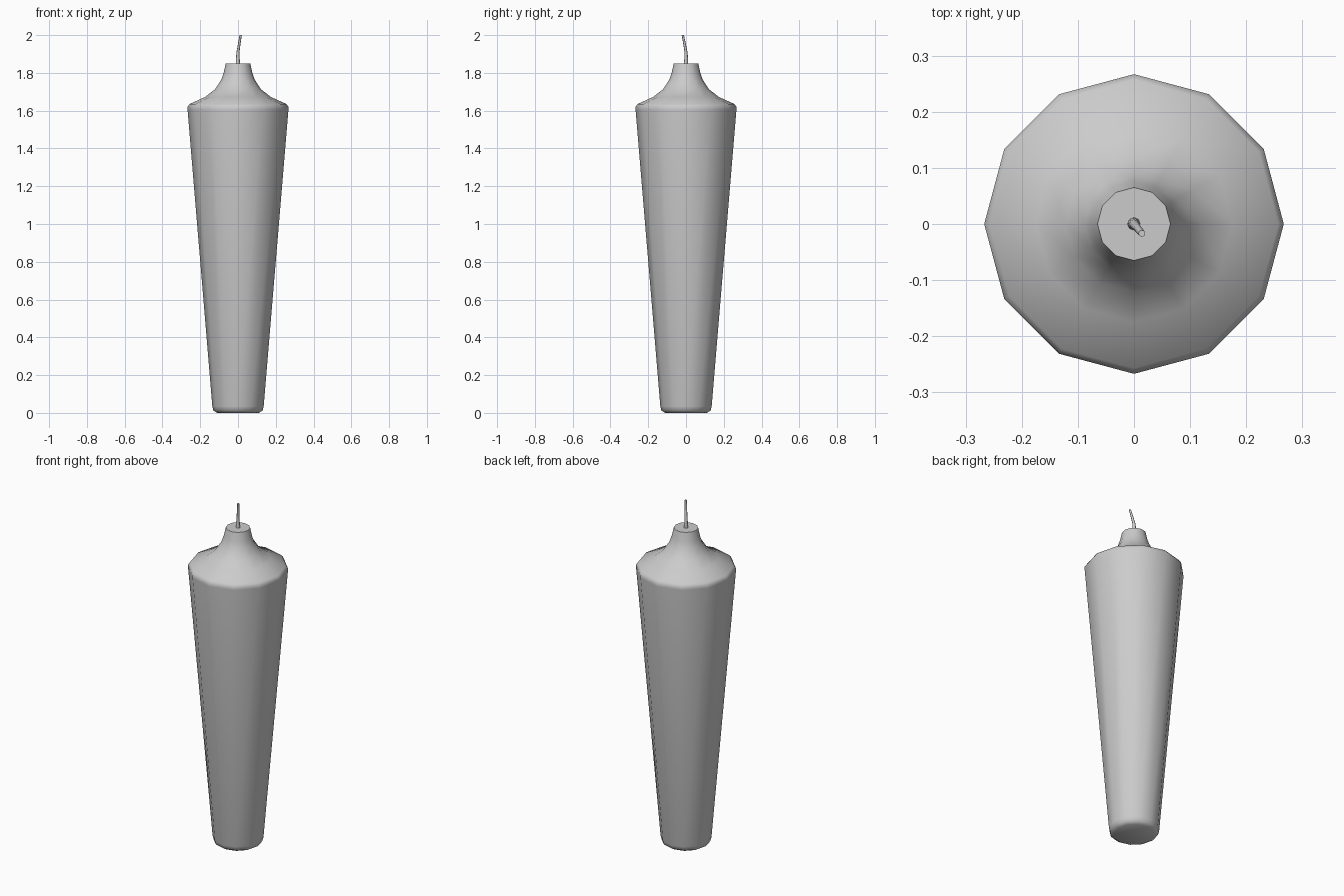
import bpy, bmesh, math

if "Cube" in bpy.data.objects:
    bpy.data.objects.remove(bpy.data.objects["Cube"])

SIDES = 12

def material(name, col):
    m = bpy.data.materials.new(name)
    m.diffuse_color = (*col, 1)
    m.use_nodes = True
    m.node_tree.nodes["Principled BSDF"].inputs["Base Color"].default_value = m.diffuse_color
    return m

grey = material("plain grey", (0.6, 0.6, 0.6))

def stack(name, rings, sides, angle):
    """Skin a stack of circles given as (x, y, z, radius) and cap both ends."""
    bm = bmesh.new()
    loops = []
    for x, y, z, r in rings:
        loops.append([bm.verts.new((x + r * math.cos(2 * math.pi * i / sides),
                                    y + r * math.sin(2 * math.pi * i / sides), z))
                      for i in range(sides)])
    for a, b in zip(loops, loops[1:]):
        for i in range(sides):
            j = (i + 1) % sides
            bm.faces.new((a[i], a[j], b[j], b[i]))
    bm.faces.new(loops[0][::-1])
    bm.faces.new(loops[-1])
    me = bpy.data.meshes.new(name)
    bm.to_mesh(me)
    bm.free()
    me.materials.append(grey)
    ob = bpy.data.objects.new(name, me)
    bpy.context.collection.objects.link(ob)
    bpy.ops.object.select_all(action='DESELECT')
    ob.select_set(True)
    bpy.context.view_layer.objects.active = ob
    bpy.ops.object.shade_smooth_by_angle(angle=math.radians(angle))
    return ob

# Tapered wax body with concave shoulder and neck: (radius, z)
profile = [(0.11, 0.0), (0.13, 0.012), (0.136, 0.035), (0.267, 1.605),
           (0.267, 1.62), (0.257, 1.635), (0.175, 1.672), (0.122, 1.713),
           (0.088, 1.765), (0.076, 1.80), (0.065, 1.85)]
stack("candle_body", [(0, 0, z, r) for r, z in profile], SIDES, 62)

# Thin bent wick
stack("wick", [(0, 0, 1.84, 0.012), (-0.001, 0.001, 1.875, 0.010),
               (0, 0, 1.91, 0.008), (0.006, -0.007, 1.95, 0.007),
               (0.014, -0.017, 2.0, 0.006)], 8, 50)
